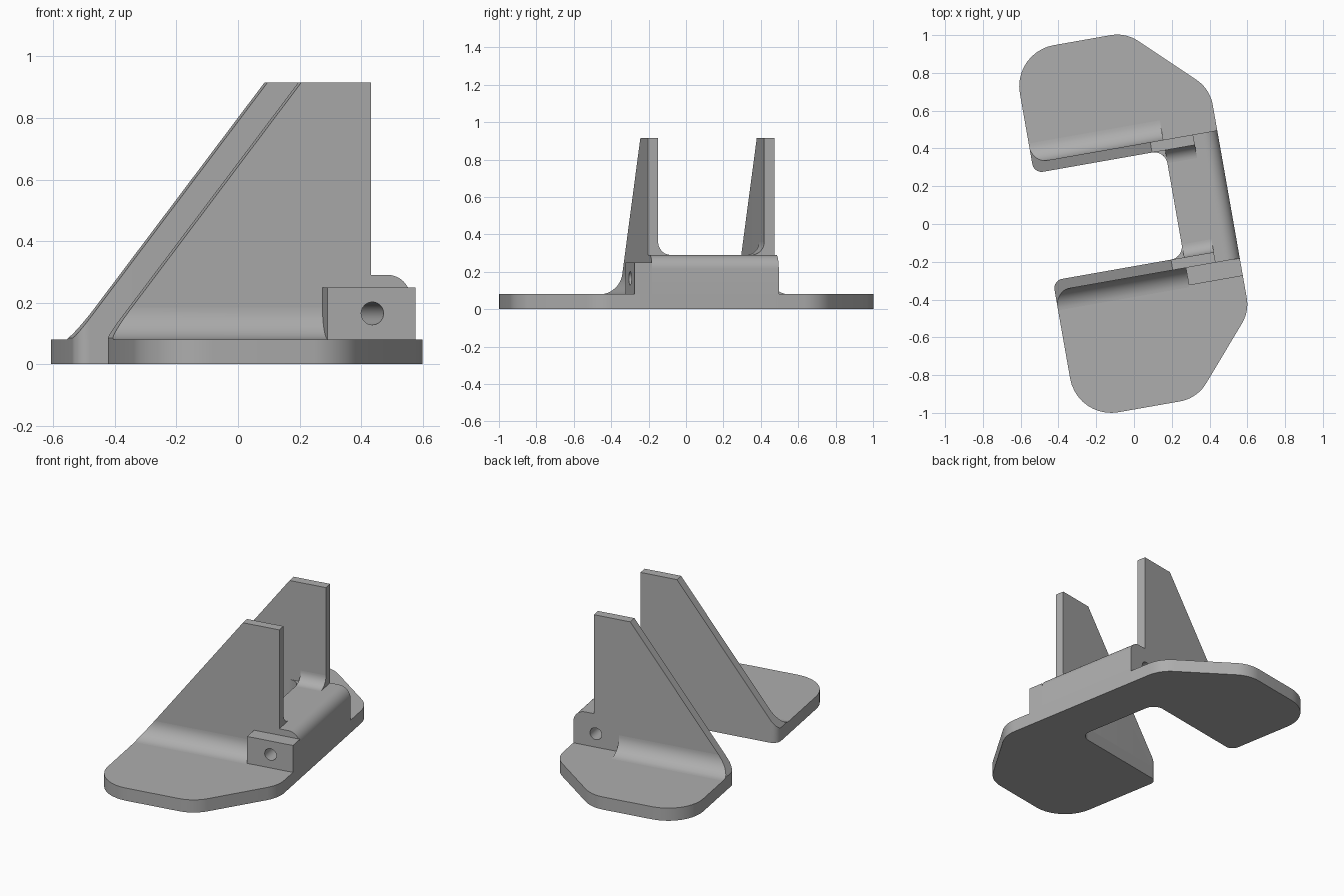
import bpy, bmesh, math
from mathutils import Vector

cube = bpy.data.objects.get("Cube")
if cube:
    bpy.data.objects.remove(cube, do_unlink=True)

grey = bpy.data.materials.new("plain grey")
grey.use_nodes = True
colour = (0.42, 0.42, 0.42, 1)
grey.diffuse_color = colour
grey.node_tree.nodes["Principled BSDF"].inputs["Base Color"].default_value = colour

TURN = math.radians(10)      # whole bracket is turned about z
BASE, DECK, TOP = 0.08, 0.29, 0.915
LEFT, GAP, END, RIGHT = -0.475, 0.23, 0.39, 0.52
BACK, FRONT, WALL = 0.356, -0.22, 0.056


def rounded(corners, steps=10):
    """Polygon from (a, b, radius) corners, each replaced by an arc."""
    out = []
    for i, (a, b, r) in enumerate(corners):
        p = Vector((a, b))
        if r == 0:
            out.append(p)
            continue
        d1 = (Vector(corners[i - 1][:2]) - p).normalized()
        d2 = (Vector(corners[(i + 1) % len(corners)][:2]) - p).normalized()
        half = d1.angle(d2) / 2
        centre = p + (d1 + d2).normalized() * (r / math.sin(half))
        s = p + d1 * (r / math.tan(half)) - centre
        e = p + d2 * (r / math.tan(half)) - centre
        sweep = s.angle(e)
        for k in range(steps + 1):
            t = k / steps
            out.append(centre + (s * math.sin((1 - t) * sweep)
                                 + e * math.sin(t * sweep)) / math.sin(sweep))
    return out


def cove(a, b, da, db, r, steps=12):
    """Concave corner filler at (a, b), growing towards signs da, db."""
    arc = [Vector((a + da * r * (1 - math.sin(t)), b + db * r * (1 - math.cos(t))))
           for t in (k / steps * math.pi / 2 for k in range(steps + 1))]
    return [Vector((a, b))] + arc


PLACE = {"z": lambda p, h: (p.x, p.y, h),
         "y": lambda p, h: (p.x, h, p.y),
         "x": lambda p, h: (h, p.x, p.y)}


def prism(name, points, axis, lo, hi):
    """Extrude a 2D outline along an axis from lo to hi."""
    bm = bmesh.new()
    rings = [[bm.verts.new(PLACE[axis](p, h)) for p in points] for h in (lo, hi)]
    for ring in rings:
        bm.faces.new(ring)
    n = len(points)
    for i in range(n):
        j = (i + 1) % n
        bm.faces.new((rings[0][i], rings[0][j], rings[1][j], rings[1][i]))
    bmesh.ops.recalc_face_normals(bm, faces=bm.faces)
    mesh = bpy.data.meshes.new(name)
    bm.to_mesh(mesh)
    bm.free()
    mesh.materials.append(grey)
    ob = bpy.data.objects.new(name, mesh)
    ob.rotation_euler.z = TURN
    bpy.context.collection.objects.link(ob)
    return ob


def activate(ob):
    bpy.ops.object.select_all(action="DESELECT")
    ob.select_set(True)
    bpy.context.view_layer.objects.active = ob


def cut(ob, cutter, operation):
    mod = ob.modifiers.new("cut", "BOOLEAN")
    mod.operation, mod.object, mod.solver = operation, cutter, "EXACT"
    activate(ob)
    bpy.ops.object.modifier_apply(modifier=mod.name)


# C-shaped base plate: two lobes joined by the bridge strip
outline = rounded([
    (RIGHT, 0.635, 0.2), (0.132, 1.006, 0.2), (LEFT, 1.006, 0.22),
    (LEFT, BACK, 0.05), (GAP, BACK, 0.07), (GAP, FRONT, 0.07),
    (LEFT, FRONT, 0.05), (LEFT, -0.967, 0.22), (0.169, -0.967, 0.2),
    (RIGHT, -0.562, 0.2)])
parts = [prism("base_plate", outline, "z", 0, BASE)]

# Helpers: tall footprint, sloping edge and bore
footprint = prism("footprint_helper", outline, "z", -0.1, 1.2)
slope = [(-0.54, 0, 0), (GAP, 0, 0), (GAP, DECK, 0), (END, DECK, 0),
         (END, TOP, 0), (0.16, TOP, 0)]
slope_cutter = prism("slope_helper", rounded(slope), "y", -1.2, 1.2)
circle = [Vector((0.378 + 0.037 * math.cos(k * math.pi / 16),
                  0.165 + 0.037 * math.sin(k * math.pi / 16))) for k in range(32)]
bore = prism("bore_helper", circle, "y", -0.6, 0.6)

# Bridge with rounded outer top edge, and the lug on its front end
profile = rounded([(GAP, 0, 0), (RIGHT, 0, 0), (RIGHT, DECK, 0.075), (GAP, DECK, 0)])
bridge = prism("bridge", profile, "y", FRONT - WALL, BACK + WALL)
lug_shape = rounded([(GAP, 0, 0), (RIGHT, 0, 0), (RIGHT, 0.25, 0), (GAP, 0.25, 0)])
lug = prism("hinge_lug", lug_shape, "y", -0.37, FRONT - WALL)
for ob in (bridge, lug):
    cut(ob, bore, "DIFFERENCE")
    parts.append(ob)

# Upright ribs with their outer, deck and corner fillets
for side, inner, out in (("back", BACK, 1), ("front", FRONT, -1)):
    outer = inner + out * WALL
    rib = prism(side + "_rib", rounded(slope), "y", min(inner, outer), max(inner, outer))
    cut(rib, footprint, "INTERSECT")
    foot = prism(side + "_rib_fillet", cove(outer, BASE, out, 1, 0.105), "x", LEFT, GAP)
    cut(foot, slope_cutter, "INTERSECT")
    deck = prism(side + "_deck_fillet", cove(inner, DECK, -out, 1, 0.07), "x", GAP, END)
    corner = prism(side + "_corner_fillet", cove(GAP, inner, -1, -out, 0.07), "z", 0, DECK)
    parts += [rib, foot, deck, corner]

for helper in (footprint, slope_cutter, bore):
    bpy.data.objects.remove(helper, do_unlink=True)

# Smooth the arcs, keep the edges crisp
for ob in parts:
    activate(ob)
    bpy.ops.object.shade_smooth_by_angle(angle=math.radians(30))
